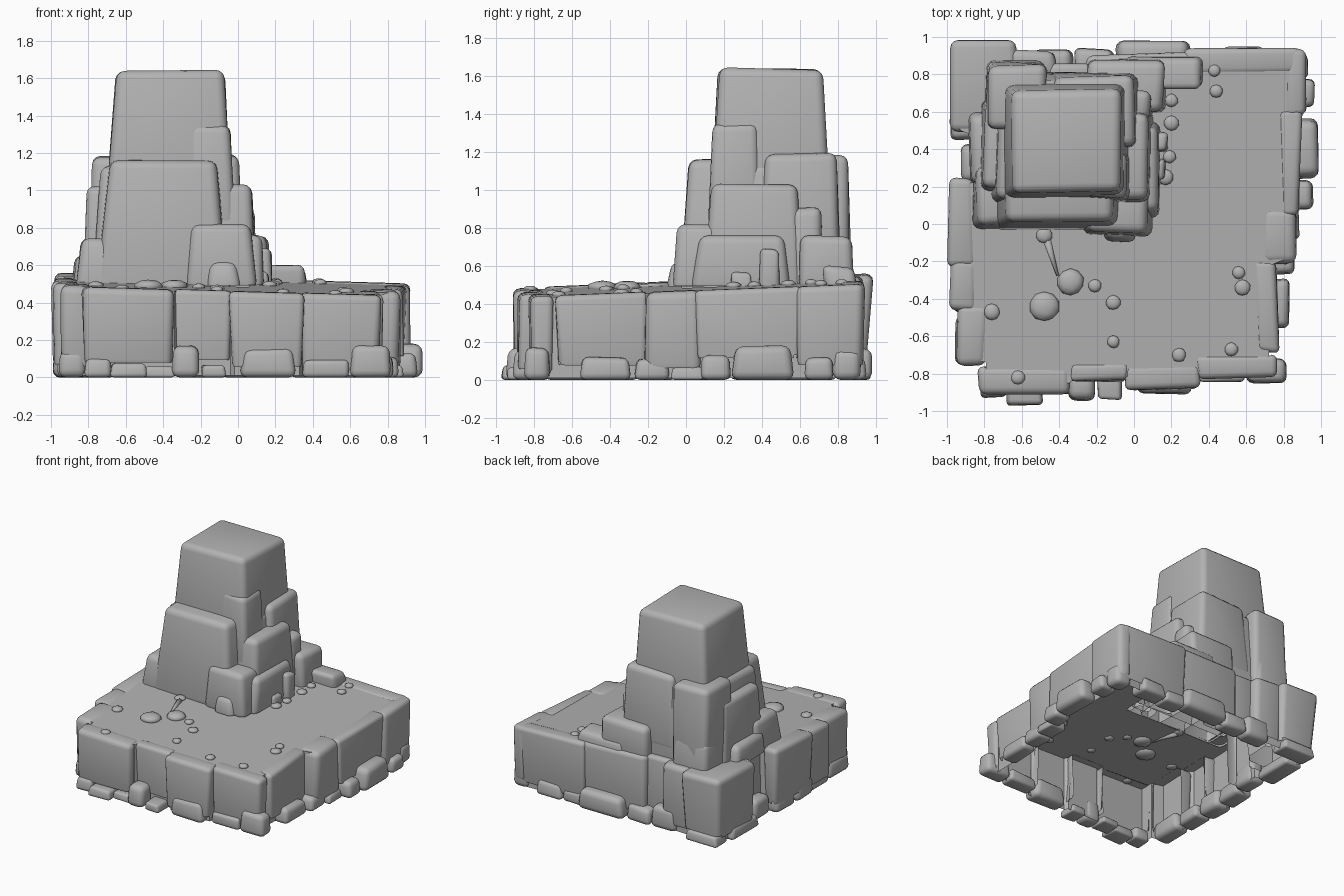
import bpy, bmesh, random
from mathutils import Vector

random.seed(7)

default = bpy.data.objects.get("Cube")
if default:
    bpy.data.objects.remove(default)

stone = bpy.data.materials.new("grey stone")
stone.use_nodes = True
GREY = (0.45, 0.45, 0.45, 1)
stone.diffuse_color = GREY
stone.node_tree.nodes["Principled BSDF"].inputs["Base Color"].default_value = GREY


def ground(x, y):
    """Height of the gently tilted plateau."""
    return 0.485 - 0.03 * x + 0.04 * y


def finish(name, bm, smooth=True):
    mesh = bpy.data.meshes.new(name)
    bm.to_mesh(mesh)
    bm.free()
    if smooth:
        mesh.shade_smooth()
    mesh.materials.append(stone)
    obj = bpy.data.objects.new(name, mesh)
    bpy.context.collection.objects.link(obj)
    return obj


def rock(name, x0, x1, y0, y1, z0, z1, top=1.0, bottom=1.0,
         rough=0.014, soft=0.045, flush=False, axis=None):
    """Soft-edged block; top and bottom scale its ends, flush tops follow the plateau.
    With an axis it becomes a shell: the base and the side facing the axis are open."""
    bm = bmesh.new()
    bmesh.ops.create_cube(bm, size=1)
    size = Vector((x1 - x0, y1 - y0, z1 - z0))
    middle = Vector((x0 + x1, y0 + y1, z0 + z1)) / 2
    for v in bm.verts:
        upper = v.co.z > 0
        scale = top if upper else bottom
        v.co.x *= scale
        v.co.y *= scale
        v.co = middle + v.co * size
        v.co.x += random.uniform(-rough, rough)
        v.co.y += random.uniform(-rough, rough)
        if upper and flush:
            v.co.z = ground(v.co.x, v.co.y) + 0.008
        elif upper:
            v.co.z += random.uniform(-rough, rough / 2)
    bmesh.ops.bevel(bm, geom=bm.edges[:], offset=min(soft, min(size) * 0.27),
                    segments=3, profile=0.5, affect='EDGES')
    bmesh.ops.recalc_face_normals(bm, faces=bm.faces)
    if axis:
        hidden = []
        for f in bm.faces:
            inward = Vector(axis) - f.calc_center_median().xy
            if f.normal.z < -0.3 or f.normal.xy.dot(inward.normalized()) > 0.68:
                hidden.append(f)
        bmesh.ops.delete(bm, geom=hidden, context='FACES')
    return finish(name, bm)


# Thin plateau shell: tilted top, open skirt below, opening under the tower
outline = [(-.79, -.85), (-.34, -.85), (-.32, -.81), (-.04, -.81), (-.02, -.84),
           (.33, -.84), (.35, -.78), (.72, -.78), (.73, -.22), (.83, -.18), (.83, .06),
           (.85, .1), (.85, .6), (.89, .9), (-.22, .88), (-.24, .82), (-.43, .82),
           (-.45, .89), (-.6, .9), (-.93, .92), (-.93, .5), (-.8, .45), (-.8, .24),
           (-.94, .2), (-.94, -.42), (-.89, -.46), (-.89, -.72), (-.79, -.74)]
bm = bmesh.new()
rim = [bm.verts.new((x, y, ground(x, y))) for x, y in outline]
foot = [bm.verts.new((x, y, 0.01)) for x, y in outline]
bm.faces.new(rim)
for i, v in enumerate(rim):
    j = (i + 1) % len(rim)
    bm.faces.new((v, foot[i], foot[j], rim[j]))
left, right, front, back = -.74, .06, -.02, .78
for point, normal in [((left, 0, 0), (1, 0, 0)), ((right, 0, 0), (1, 0, 0)),
                      ((0, front, 0), (0, 1, 0)), ((0, back, 0), (0, 1, 0))]:
    bmesh.ops.bisect_plane(bm, geom=bm.verts[:] + bm.edges[:] + bm.faces[:],
                           plane_co=point, plane_no=normal)
under_tower = []
for f in bm.faces:
    c = f.calc_center_bounds()
    if left < c.x < right and front < c.y < back:
        under_tower.append(f)
bmesh.ops.delete(bm, geom=under_tower, context='FACES')
bmesh.ops.recalc_face_normals(bm, faces=bm.faces)
finish("plateau", bm, smooth=False)

# Shallow cliff blocks around the rim, last value narrows the foot
walls = [
    ("front_left_wall", -.83, -.33, -.9, -.76, .06, .95),
    ("front_middle_wall", -.35, -.03, -.84, -.74, .08, .96),
    ("front_centre_wall", -.04, .35, -.88, -.76, .04, .96),
    ("front_right_wall", .33, .76, -.82, -.7, .02, .96),
    ("right_front_wall", .65, .77, -.69, -.2, .06, .95),
    ("right_notch_wall", .69, .87, -.22, .08, .04, .95),
    ("right_middle_wall", .78, .89, .05, .61, .1, .95),
    ("right_back_wall", .8, .93, .58, .94, .06, .95),
    ("back_right_wall", .28, .88, .81, .93, .04, .97),
    ("back_middle_wall", -.26, .32, .78, .91, .05, .96),
    ("back_step_wall", -.46, -.22, .74, .85, .03, .95),
    ("back_left_wall", -.66, -.42, .78, .93, .04, .92),
    ("back_left_corner", -.99, -.62, .48, .98, .04, .86),
    ("left_back_wall", -.84, -.72, .2, .5, .03, .95),
    ("left_middle_wall", -.99, -.85, -.22, .24, .06, .95),
    ("left_front_wall", -.98, -.84, -.47, -.19, .05, .95),
    ("left_corner_wall", -.94, -.78, -.76, -.43, .04, .95),
]
for name, x0, x1, y0, y1, z0, narrow in walls:
    rock(name, x0, x1, y0, y1, z0, .48, bottom=narrow, flush=True, axis=(0, 0))

# Stepped hollow rock tower, last value narrows the top
tower = [
    ("tower_cap", -.71, -.03, .12, .76, .9, 1.64, .85),
    ("tower_body", -.77, .0, .1, .81, .47, 1.14, .88),
    ("tower_front_slab", -.75, -.05, -.03, .45, .47, 1.17, .8),
    ("tower_back_left_spur", -.79, -.46, .5, .87, .47, 1.18, .9),
    ("tower_right_spur", -.28, -.01, .12, .4, .8, 1.36, .82),
    ("tower_right_back_spur", -.45, .02, .4, .81, .6, 1.19, .9),
    ("tower_right_slab", -.25, .1, .1, .62, .47, 1.03, .9),
    ("tower_left_slab", -.82, -.5, .16, .68, .47, 1.02, .9),
    ("right_low_step", -.1, .14, .03, .56, .47, .76, .8),
    ("right_back_high_step", -.2, .1, .55, .72, .47, .91, .9),
    ("right_back_step", -.26, .17, .6, .88, .47, .76, .94),
    ("front_right_step", -.28, .1, -.06, .25, .47, .82, .88),
    ("front_left_step", -.87, -.47, -.02, .32, .47, .74, .86),
    ("front_foot", -.18, .02, -.1, .1, .47, .63, .75),
    ("left_low_step", -.89, -.6, .2, .6, .47, .66, .9),
    ("back_left_step", -.8, -.46, .58, .87, .4, .77, .93),
    ("back_ledge", -.05, .37, .72, .9, .47, .6, .94),
    ("right_tall_stone", .08, .19, .39, .49, .46, .69, .85),
    ("right_small_stone", .08, .16, .24, .34, .46, .57, .85),
]
for row in tower:
    rock(*row, axis=(-.35, .42))

# Boulders at the foot: side, start and end along it, outer reach, height
boulders = [
    ("front", -.82, -.67, -.93, .1), ("front", -.68, -.49, -.97, .08),
    ("front", -.5, -.34, -.91, .06), ("front", -.35, -.2, -.95, .17),
    ("front", -.2, -.06, -.94, .07), ("front", .01, .31, -.91, .16),
    ("front", .34, .6, -.85, .09), ("front", .6, .82, -.85, .17),
    ("right", -.56, -.29, .83, .12), ("right", -.27, -.09, .86, .11),
    ("right", -.08, .09, .88, .07), ("right", .08, .24, .96, .13),
    ("right", .24, .57, .99, .18), ("right", .62, .78, .97, .12),
    ("right", .77, .92, .93, .16), ("back", .47, .7, .95, .12),
    ("back", .28, .47, .94, .1), ("back", -.1, .3, .98, .17),
    ("back", -.32, -.1, .94, .13), ("back", -.55, -.32, .93, .18),
    ("back", -.95, -.66, .97, .08), ("left", .45, .8, -.98, .1),
    ("left", .22, .43, -.93, .17), ("left", -.02, .22, -.98, .13),
    ("left", -.25, -.03, -.99, .16), ("left", -.47, -.25, -.97, .11),
    ("left", -.76, -.48, -.96, .15),
]
for n, (side, a, b, reach, height) in enumerate(boulders):
    across = sorted((reach, reach * 0.84))
    spans = (a, b, *across) if side in ("front", "back") else (*across, a, b)
    rock(f"{side}_boulder_{n}", *spans, 0, height, top=.9, rough=.008, soft=.05)

# Pebbles lying on the plateau
pebbles = [(.43, .82), (.44, .71), (.2, .66), (.2, .54), (.19, .36), (.17, .25),
           (.56, -.26), (.58, -.34), (.52, -.67), (.24, -.7), (-.62, -.82),
           (-.76, -.47), (-.11, -.42), (-.11, -.63), (-.21, -.33), (-.48, -.06)]


def pebble(name, x, y, radius, height):
    bm = bmesh.new()
    bmesh.ops.create_icosphere(bm, subdivisions=2, radius=radius)
    for v in bm.verts:
        v.co.z *= height / radius
        v.co *= random.uniform(0.94, 1.04)
        v.co += Vector((x, y, ground(x, y) + 0.005))
    finish(name, bm)


for n, (x, y) in enumerate(pebbles):
    pebble(f"pebble_{n}", x, y, random.uniform(0.033, 0.045), 0.02)
pebble("large_pebble_right", -.34, -.31, .073, .035)
pebble("large_pebble_left", -.48, -.44, .082, .035)

# Thin splinter pointing from the tower to the large pebbles
bm = bmesh.new()
bmesh.ops.create_cone(bm, segments=6, radius1=0.025, radius2=0.008, depth=0.22, cap_ends=True)
splinter = finish("stone_splinter", bm)
splinter.location = (-.44, -.17, ground(-.44, -.17))
splinter.rotation_mode = 'QUATERNION'
splinter.rotation_quaternion = Vector((.06, -.2, 0)).to_track_quat('Z', 'Y')
